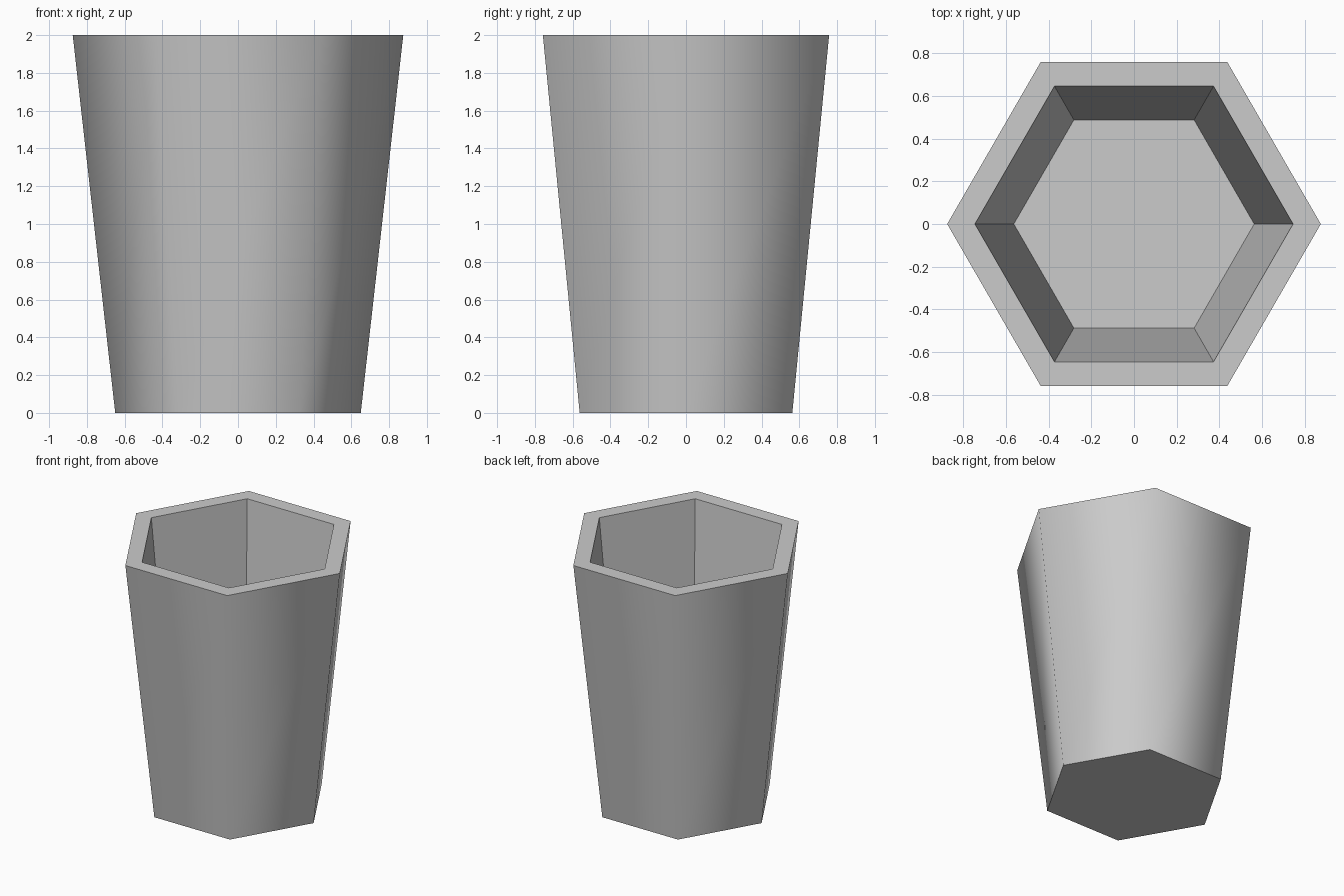
import bpy
import bmesh
from math import cos, sin, pi

SIDES = 6

default_cube = bpy.data.objects.get("Cube")
if default_cube:
    bpy.data.objects.remove(default_cube, do_unlink=True)

# Single plain grey
grey = bpy.data.materials.new("light_grey")
grey.use_nodes = True
colour = (0.6, 0.6, 0.6, 1)
grey.diffuse_color = colour
grey.node_tree.nodes["Principled BSDF"].inputs["Base Color"].default_value = colour

bm = bmesh.new()


def ring(radius, z):
    """One hexagonal loop of vertices with corners on the x axis."""
    return [bm.verts.new((radius * cos(2 * pi * i / SIDES),
                          radius * sin(2 * pi * i / SIDES), z))
            for i in range(SIDES)]


def bridge(lower, upper):
    """Quads joining two loops."""
    return [bm.faces.new((lower[i], lower[(i + 1) % SIDES],
                          upper[(i + 1) % SIDES], upper[i]))
            for i in range(SIDES)]


# Profile loops: base, outer lip, inner lip, cavity floor
base = ring(0.65, 0)
outer_lip = ring(0.875, 2)
inner_lip = ring(0.745, 2)
floor = ring(0.563, 0.12)

# Outer wall is smooth round its corners; everything else is flat
outer_wall = bridge(base, outer_lip)
bridge(outer_lip, inner_lip)
bridge(inner_lip, floor)
bm.faces.new(floor)
bm.faces.new(base[::-1])
for face in outer_wall:
    face.smooth = True

# Crisp edges wherever the outer wall meets the lip or the base
for edge in bm.edges:
    edge.smooth = all(f.smooth for f in edge.link_faces)

mesh = bpy.data.meshes.new("hexagonal_cup")
bm.to_mesh(mesh)
bm.free()
mesh.materials.append(grey)
cup = bpy.data.objects.new("hexagonal_cup", mesh)
bpy.context.collection.objects.link(cup)
